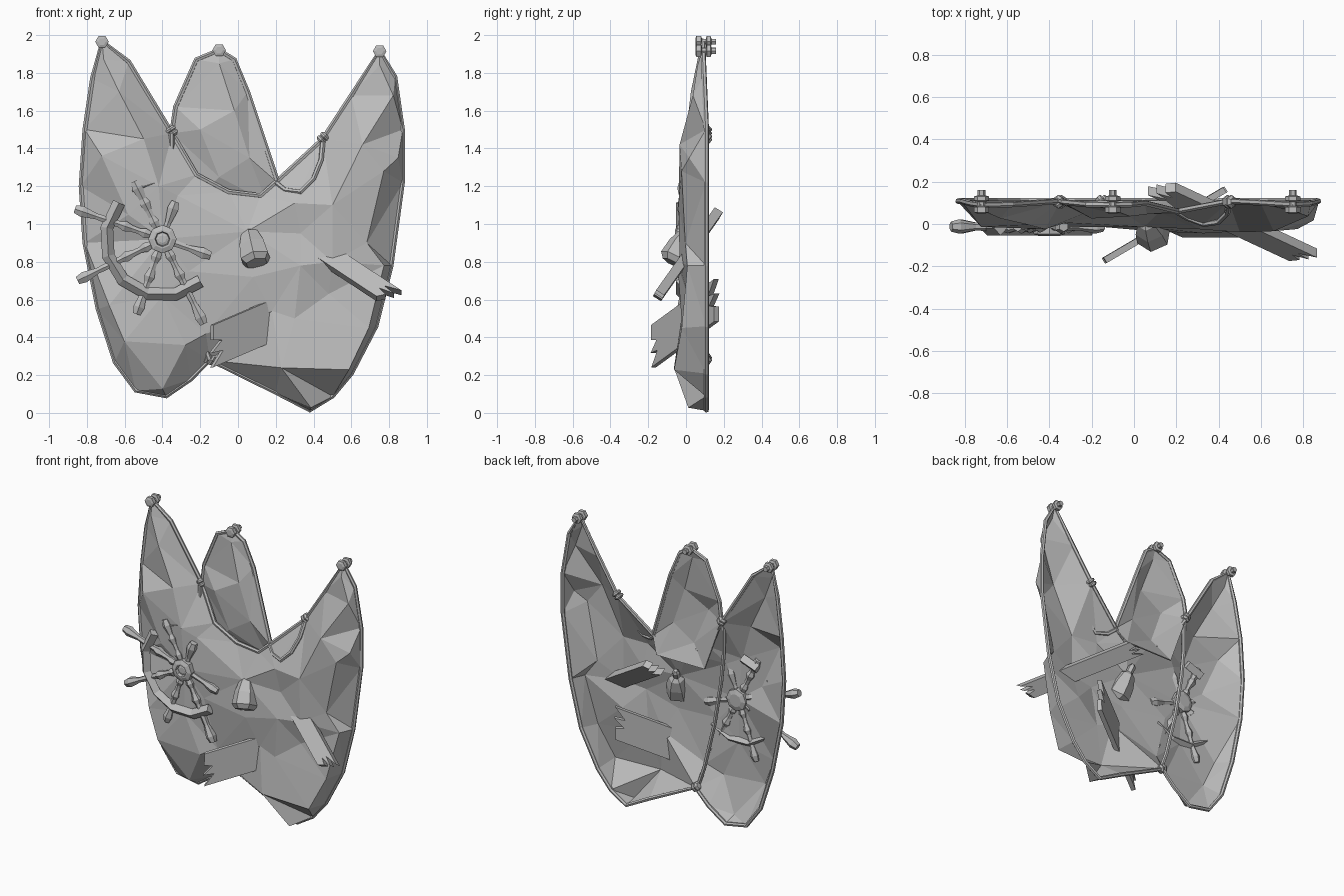
import bpy, bmesh, math
from mathutils import Vector
from mathutils.geometry import delaunay_2d_cdt

cube = bpy.data.objects.get("Cube")
if cube:
    bpy.data.objects.remove(cube, do_unlink=True)

grey = bpy.data.materials.new("plain_grey")
grey.use_nodes = True
grey.diffuse_color = (0.5, 0.5, 0.5, 1)
grey.node_tree.nodes["Principled BSDF"].inputs["Base Color"].default_value = (0.5, 0.5, 0.5, 1)


def add(name, data):
    ob = bpy.data.objects.new(name, data)
    data.materials.append(grey)
    bpy.context.collection.objects.link(ob)
    return ob


def mesh(name, verts, faces):
    me = bpy.data.meshes.new(name)
    me.from_pydata([tuple(v) for v in verts], [], faces)
    bm = bmesh.new()
    bm.from_mesh(me)
    bmesh.ops.recalc_face_normals(bm, faces=bm.faces)
    bm.to_mesh(me)
    bm.free()
    return add(name, me)


def hem_depth(x, z):
    """The hem lies at the back, but comes forward at the tips and where the cloth sags."""
    if -0.3 < x < 0.22 and 1.14 < z < 1.3:
        return 0.06
    return 0.108 - 0.02 * max(0, (z - 1.5) / 0.47)


def sail(name, outline, folds):
    """Faceted shell stretched from its hem over the (x, z, y) fold points."""
    n = len(outline)
    pts = [(x, z, hem_depth(x, z)) for x, z in outline] + folds
    flat = [Vector(p[:2]) for p in pts]
    hem = [(i, (i + 1) % n) for i in range(n)]
    vs, _, fs, origin, _, _ = delaunay_2d_cdt(flat, hem, [], 1, 1e-5)
    verts = [(v.x, pts[o[0]][2], v.y) for v, o in zip(vs, origin)]
    ob = mesh(name, verts, fs)
    thick = ob.modifiers.new("cloth", 'SOLIDIFY')
    thick.thickness = 0.008
    thick.offset = 0


def tube(name, points, radius, closed=False, sides=1):
    cu = bpy.data.curves.new(name, 'CURVE')
    cu.dimensions = '3D'
    cu.bevel_depth = radius
    cu.bevel_resolution = sides
    cu.use_fill_caps = True
    sp = cu.splines.new('POLY')
    sp.points.add(len(points) - 1)
    for p, q in zip(sp.points, points):
        p.co = (*q, 1)
    sp.use_cyclic_u = closed
    sp.use_smooth = False
    add(name, cu)


def hem_rope(name, outline, closed):
    tube(name, [(x, hem_depth(x, z), z) for x, z in outline], 0.014, closed)


def lathe(name, profile, start, direction, sides=6):
    """Turned part: profile of (radius, distance) along a direction."""
    turn = Vector(direction).to_track_quat('Z', 'Y')
    verts, faces = [], []
    for r, h in profile:
        for k in range(sides):
            a = math.tau * k / sides
            verts.append(Vector(start) + turn @ Vector((r * math.cos(a), r * math.sin(a), h)))
    for j in range(len(profile) - 1):
        for k in range(sides):
            m = (k + 1) % sides
            faces.append((j * sides + k, j * sides + m, (j + 1) * sides + m, (j + 1) * sides + k))
    for j in (0, len(profile) - 1):
        faces.append(tuple(range(j * sides, (j + 1) * sides)))
    mesh(name, verts, faces)


def plank(name, a, b, normal, width, thick):
    """Board with splintered ends."""
    a, b, normal = Vector(a), Vector(b), Vector(normal).normalized()
    axis = (b - a).normalized()
    side = axis.cross(normal).normalized()
    length, w = (b - a).length, width / 2
    jag = [(1, 0), (0.4, 0.09), (0.3, 0.02), (-0.1, 0.1), (-0.3, 0.05), (-1, 0.08)]
    shape = [(s * w, d) for s, d in jag] + [(-s * w, length - d) for s, d in jag]
    n = len(shape)
    verts = [a + side * s + axis * d + normal * t for t in (-thick / 2, thick / 2) for s, d in shape]
    faces = [tuple(range(n)), tuple(range(n, 2 * n))]
    faces += [(i, (i + 1) % n, n + (i + 1) % n, n + i) for i in range(n)]
    mesh(name, verts, faces)


# Main cloth with two tall points
main = [(-.72, 1.97), (-.58, 1.86), (-.35, 1.48), (-.22, 1.26), (-.05, 1.17), (.12, 1.15),
        (.2, 1.22), (.45, 1.45), (.6, 1.68), (.75, 1.92), (.83, 1.78), (.87, 1.5),
        (.87, 1.22), (.81, .78), (.73, .46), (.6, .21), (.5, .09), (.38, .015),
        (.2, .11), (-.15, .28), (-.25, .18), (-.38, .09), (-.54, .12), (-.65, .27),
        (-.74, .55), (-.81, .9), (-.83, 1.2), (-.81, 1.5), (-.77, 1.77)]
right_folds = [(-.71, 1.87, .065), (-.63, 1.7, .03), (-.72, 1.36, -.01), (-.5, 1.45, 0),
               (-.58, 1.05, -.01), (-.42, 1.2, -.02), (-.4, .92, -.012), (-.68, .57, 0),
               (-.6, .38, -.02), (-.4, .62, -.015), (-.28, .36, -.015), (-.4, .13, .04),
               (-.32, 1.15, .01), (-.26, .75, 0), (-.17, .42, .02)]
left_folds = [(.75, 1.84, .065), (.82, 1.68, .04), (.845, 1.35, .02), (.66, 1.42, -.03),
              (.77, 1.28, -.02), (.68, .9, 0), (.77, .78, .01), (.69, .45, -.02),
              (.585, .23, -.06), (.385, .03, .015), (.23, .24, -.06), (.3, .5, -.02),
              (.18, .54, -.01), (.08, .72, -.03), (.33, .78, -.04), (.5, .8, -.03),
              (.48, .63, .01), (.05, .96, -.01), (.3, 1.11, -.02), (.33, .95, 0), (.5, 1.1, -.035)]
sail("main_cloth", main, right_folds + left_folds)
hem_rope("main_hem", main, True)

# Middle cloth set behind
middle = [(-.35, 1.48), (-.33, 1.62), (-.22, 1.87), (-.1, 1.92), (-.02, 1.87),
          (.05, 1.7), (.21, 1.22), (.15, 1.12), (-.22, 1.12)]
sail("middle_cloth", middle, [(-.1, 1.85, .07), (-.2, 1.5, .03), (-.02, 1.6, .04), (.06, 1.35, .05), (-.1, 1.25, .05)])
hem_rope("middle_hem", middle[:7], False)

# Hanging ropes
sag = [(.2, 1.22, .06), (.25, 1.18, .03), (.33, 1.17, .0), (.4, 1.24, .01), (.44, 1.34, .05), (.45, 1.45, .1)]
tube("left_sagging_rope", [(x, y, z) for x, z, y in sag], .014)
seam = [(-.35, 1.48), (-.35, 1.25), (-.33, 1.05), (-.28, .75), (-.2, .42), (-.15, .28)]
tube("seam_rope", [(x, .085, z) for x, z in seam], .014)

# Bolts at the points and knots on the hem
bolt = [(.02, 0), (.036, .005), (.036, .03), (.018, .035), (.018, .055), (.036, .06),
        (.036, .08), (.018, .085), (.018, .11)]
for label, x, z in (("right", -.72, 1.965), ("middle", -.1, 1.92), ("left", .75, 1.915)):
    lathe(label + "_tip_bolt", bolt, (x, .05, z), (0, 1, 0))
knot = [(.02, 0), (.032, .01), (.032, .02), (.022, .027), (.032, .034), (.032, .044), (.02, .054)]
for label, x, z, dx in (("right", -.35, 1.49, .4), ("left", .45, 1.455, -.6), ("lower", -.15, .285, 1)):
    along = Vector((dx, 0, -.6)).normalized()
    lathe(label + "_knot", knot, Vector((x, .105, z)) - along * .027, along)

# Broken ship wheel, half sunk in the cloth
hub = Vector((-.4, -.012, .92))
lathe("wheel_hub", [(.045, .045), (.075, .035), (.075, -.035), (.05, -.045), (.04, -.045),
                    (.035, -.025), (.02, -.03)], hub, (0, 1, 0), 8)
lengths = [.49, .5, .42, .5, .27, 0, .21, .34]
for k, size in enumerate(lengths):
    if not size:
        continue
    a = math.radians(161 + 45 * k)
    handle = [(.018, size - .12), (.022, size - .1), (.034, size - .04), (.024, size)]
    shaft = [(.02, .06), (.03, .1), (.018, .13)]
    if size > .3:
        shaft += [(.02, .17), (.032, .21), (.02, .24)]
    if size > .4:
        shaft.append((.02, .34))
    if size < .3:
        shaft = shaft[:1]
    lathe("wheel_spoke_%d" % k, shaft + handle, hub, (math.cos(a), 0, math.sin(a)))
for label, first, last, y, steps in (("main", 140, 312, -.02, 6), ("upper", 98, 122, .01, 1)):
    arc = []
    for i in range(steps + 1):
        a = math.radians(first + (last - first) * i / steps)
        arc.append((hub.x + .3 * math.cos(a), y, hub.z + .3 * math.sin(a)))
    tube(label + "_wheel_rim", arc, 0.034, sides=0)

# Splintered boards piercing the cloth
plank("upper_board", (.1, .18, 1.08), (.83, -.16, .6), (0, -.8, .5), .11, .05)
plank("lower_board", (-.17, -.19, .34), (.46, .18, .61), (.33, -.53, 0), .21, .03)

# Broken lantern poking through
lathe("lantern", [(.012, -.02), (.025, 0), (.025, .04), (.05, .06), (.075, .13), (.085, .21), (.06, .24)],
      (.05, .04, 1.0), (.2, -.45, -.85))
